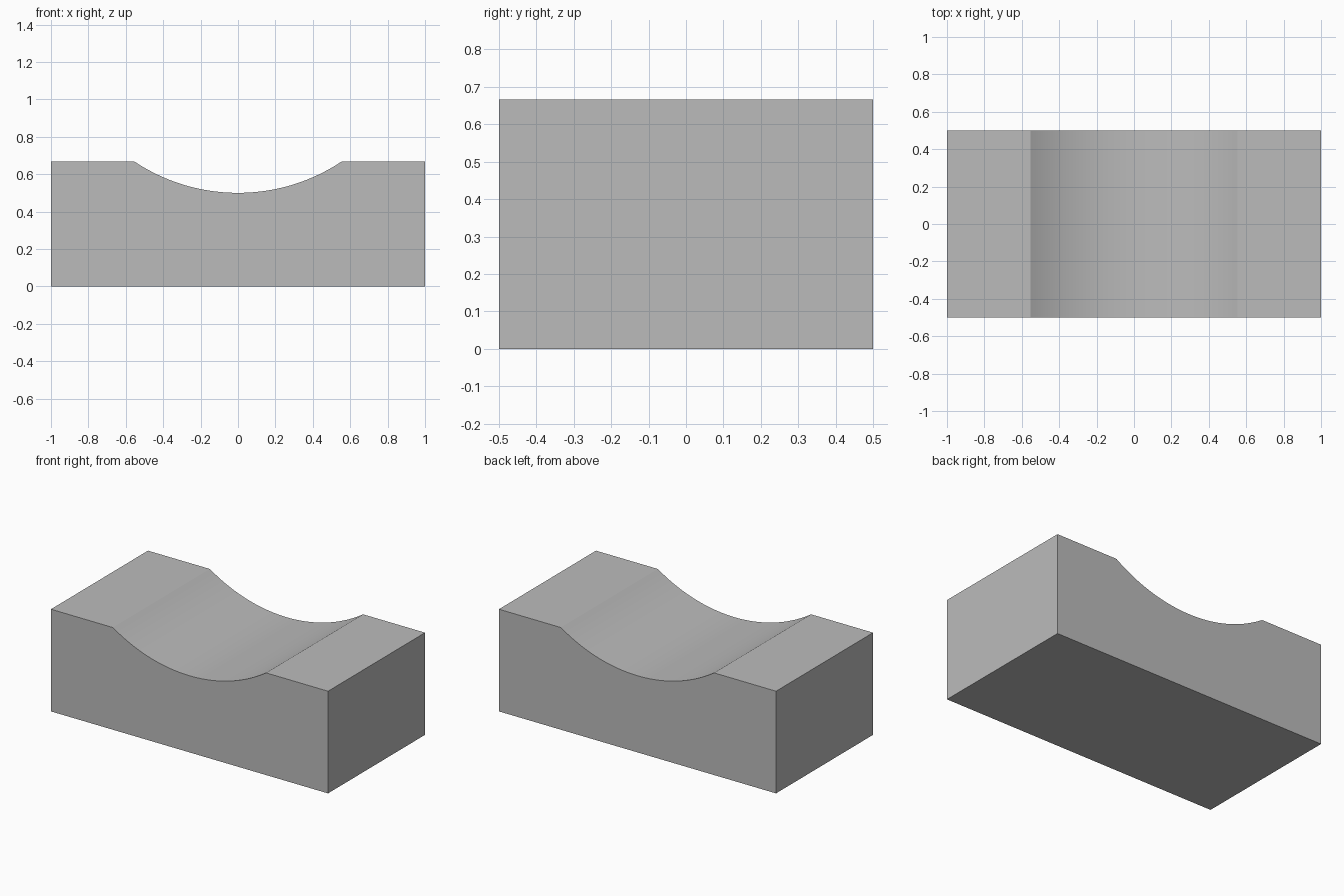
import bpy
import bmesh
import math

cube = bpy.data.objects.get("Cube")
if cube:
    bpy.data.objects.remove(cube, do_unlink=True)

HALF_LENGTH, HALF_DEPTH, HEIGHT = 1.0, 0.5, 2 / 3
RADIUS, AXIS_HEIGHT, SEGMENTS = 1.0, 1.5, 40

# Plain grey material
grey = bpy.data.materials.new("plain grey")
colour = (0.5, 0.5, 0.5, 1)
grey.use_nodes = True
grey.diffuse_color = colour
grey.node_tree.nodes["Principled BSDF"].inputs["Base Color"].default_value = colour

# Side profile: a rectangle with a circular hollow in its top edge
half_angle = math.acos((AXIS_HEIGHT - HEIGHT) / RADIUS)
profile = [(-HALF_LENGTH, HEIGHT), (-HALF_LENGTH, 0), (HALF_LENGTH, 0), (HALF_LENGTH, HEIGHT)]
for i in range(SEGMENTS + 1):
    angle = half_angle * (1 - 2 * i / SEGMENTS)
    profile.append((RADIUS * math.sin(angle), AXIS_HEIGHT - RADIUS * math.cos(angle)))

# Extrude the profile from front to back
bm = bmesh.new()
front = bm.faces.new([bm.verts.new((x, -HALF_DEPTH, z)) for x, z in profile])
extruded = bmesh.ops.extrude_face_region(bm, geom=[front], use_keep_orig=True)
new_verts = [g for g in extruded["geom"] if isinstance(g, bmesh.types.BMVert)]
bmesh.ops.translate(bm, verts=new_verts, vec=(0, 2 * HALF_DEPTH, 0))
bmesh.ops.recalc_face_normals(bm, faces=bm.faces)
mesh = bpy.data.meshes.new("hollowed_block")
bm.to_mesh(mesh)
bm.free()
mesh.materials.append(grey)

block = bpy.data.objects.new("hollowed_block", mesh)
bpy.context.collection.objects.link(block)

# Smooth the hollow, keep the block edges sharp
bpy.ops.object.select_all(action="DESELECT")
block.select_set(True)
bpy.context.view_layer.objects.active = block
bpy.ops.object.shade_smooth_by_angle(angle=math.radians(25))
